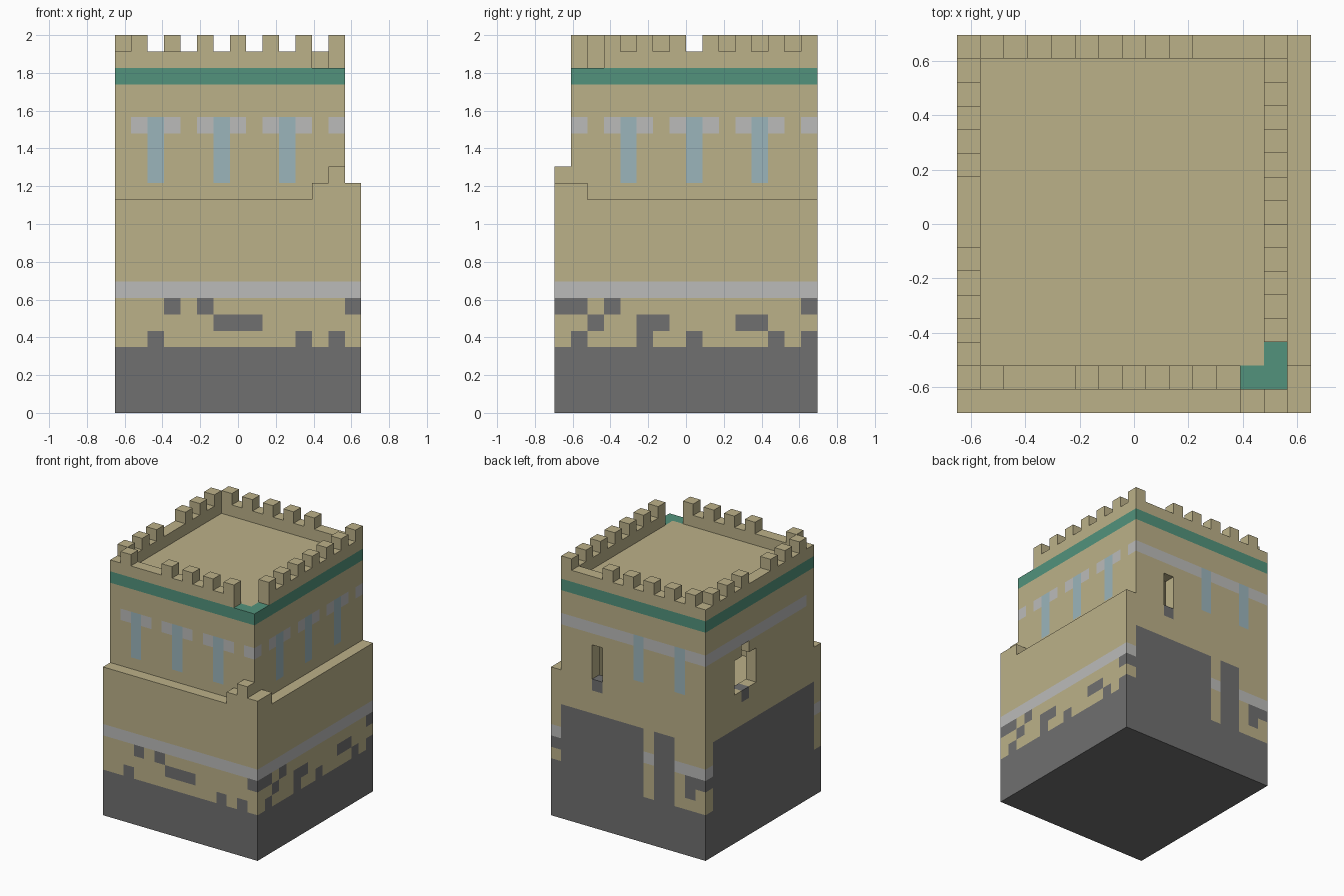
import bpy, bmesh
from mathutils import Vector

cube = bpy.data.objects.get("Cube")
if cube:
    bpy.data.objects.remove(cube, do_unlink=True)

UNIT = 2 / 23                      # one building block
SIZE = Vector((15, 16, 23))        # whole tower in blocks


def material(name, colour):
    mat = bpy.data.materials.new(name)
    mat.use_nodes = True
    rgba = (*colour, 1)
    mat.diffuse_color = rgba
    bsdf = mat.node_tree.nodes["Principled BSDF"]
    bsdf.inputs["Base Color"].default_value = rgba
    bsdf.inputs["Roughness"].default_value = 0.9
    return mat


MATERIALS = [
    material("sandstone", (0.50, 0.44, 0.25)),
    material("dark_stone", (0.16, 0.16, 0.16)),
    material("pale_stone", (0.50, 0.50, 0.49)),
    material("window_blue", (0.33, 0.46, 0.50)),
    material("green_trim", (0.085, 0.29, 0.20)),
]
SAND, DARK, PALE, BLUE, GREEN = range(5)


def box(lo, hi):
    """Set of block cells between two corners."""
    return {(x, y, z) for x in range(lo[0], hi[0])
            for y in range(lo[1], hi[1]) for z in range(lo[2], hi[2])}


def build(name, cells, paint=lambda c: SAND):
    """Skin the outside of a set of blocks, coloured by a rule on each block."""
    bm = bmesh.new()
    verts = {}

    def vert(p):
        p = tuple(p)
        if p not in verts:
            co = Vector(p)
            verts[p] = bm.verts.new(((co.x - SIZE.x / 2) * UNIT,
                                     (co.y - SIZE.y / 2) * UNIT, co.z * UNIT))
        return verts[p]

    for c in sorted(cells):
        for axis in range(3):
            for side in (0, 1):
                near = list(c)
                near[axis] += 2 * side - 1
                if tuple(near) in cells:
                    continue
                u, v = (axis + 1) % 3, (axis + 2) % 3
                ring = []
                for a, b in ((0, 0), (1, 0), (1, 1), (0, 1)):
                    p = list(c)
                    p[axis] += side
                    p[u] += a
                    p[v] += b
                    ring.append(vert(p))
                face = bm.faces.new(ring if side else ring[::-1])
                face.material_index = paint(c)
    mesh = bpy.data.meshes.new(name)
    bm.to_mesh(mesh)
    bm.free()
    for mat in MATERIALS:
        mesh.materials.append(mat)
    obj = bpy.data.objects.new(name, mesh)
    bpy.context.collection.objects.link(obj)
    return obj


# Broken edge of the dark base: one string per course, going up
FRONT_BASE = ["..#........#.#.",
              "......###......",
              "...#.#........#"]
RIGHT_BASE = [".#...#..#....#.#",
              "..#..##....##...",
              "##.#...........#"]
BACK_BASE = ["...##.#########",
             ".#.##.########.",
             "##.##.#########",
             "...##.########."]
# Lintels (=) and windows (W) of the upper storey
FRONT_WINDOWS = ".=W=.=W=.=W=.="
RIGHT_WINDOWS = ".=.=W=.=W=.=W=.="
BACK_WINDOWS = "==W===W======="


def lower_paint(c):
    x, y, z = c
    if z < 4:
        return DARK
    outside = x in (0, 14) or y in (0, 15)
    if not outside or z > 9:
        sills = ((10, 15), (0, 10))
        return DARK if z == 12 and (x, y) in sills else SAND
    if y == 0:
        rows, i = FRONT_BASE, x
    elif y == 15:
        rows, i = BACK_BASE, x
    elif x == 14:
        rows, i = RIGHT_BASE, y
    else:
        return DARK
    row = rows[min(z - 4, 3)] if z - 4 < len(rows) or rows is BACK_BASE else ""
    if row and row[i] == "#":
        return DARK
    return PALE if z == 7 else SAND


def upper_paint(c):
    x, y, z = c
    if z < 13:
        return lower_paint(c)
    if not (x in (0, 13) or y in (1, 15)):
        return SAND
    if z == 20:
        return GREEN
    if y == 1:
        mark = FRONT_WINDOWS[x]
    elif y == 15:
        mark = BACK_WINDOWS[x]
    elif x == 13:
        mark = RIGHT_WINDOWS[y]
    else:
        mark = "="
    if mark == "W" and 14 <= z < 18:
        return BLUE
    return PALE if mark == "=" and z == 17 else SAND


# Hollow tower with two real window openings, at the back and on the right
tower = box((0, 0, 0), (15, 16, 13)) | box((0, 1, 13), (14, 16, 21))
tower -= box((1, 2, 11), (13, 15, 20))
tower -= box((10, 15, 13), (11, 16, 16))
tower -= box((0, 9, 13), (1, 12, 16)) | box((0, 10, 16), (1, 11, 17))
build("tower_body", tower, upper_paint)

# Remains of the lower rampart on the front corner
build("corner_rampart", box((12, 0, 13), (15, 1, 14)) | {(13, 0, 14), (14, 1, 13)})

# Parapet ring, broken away at one front corner
ring = box((0, 1, 21), (14, 16, 22)) - box((1, 2, 21), (13, 15, 22))
build("parapet", ring - box((12, 1, 21), (14, 3, 22)))

# Battlements on each side
merlons = {
    "front": [(x, 1) for x in (1, 5, 7, 9, 11)],
    "back": [(x, 15) for x in (1, 3, 5, 7, 9, 13)],
    "right": [(0, y) for y in (2, 4, 6, 10, 12, 14)],
    "left": [(13, y) for y in range(3, 14, 2)],
}
for side, spots in merlons.items():
    build(side + "_battlements", {(x, y, 22) for x, y in spots})
